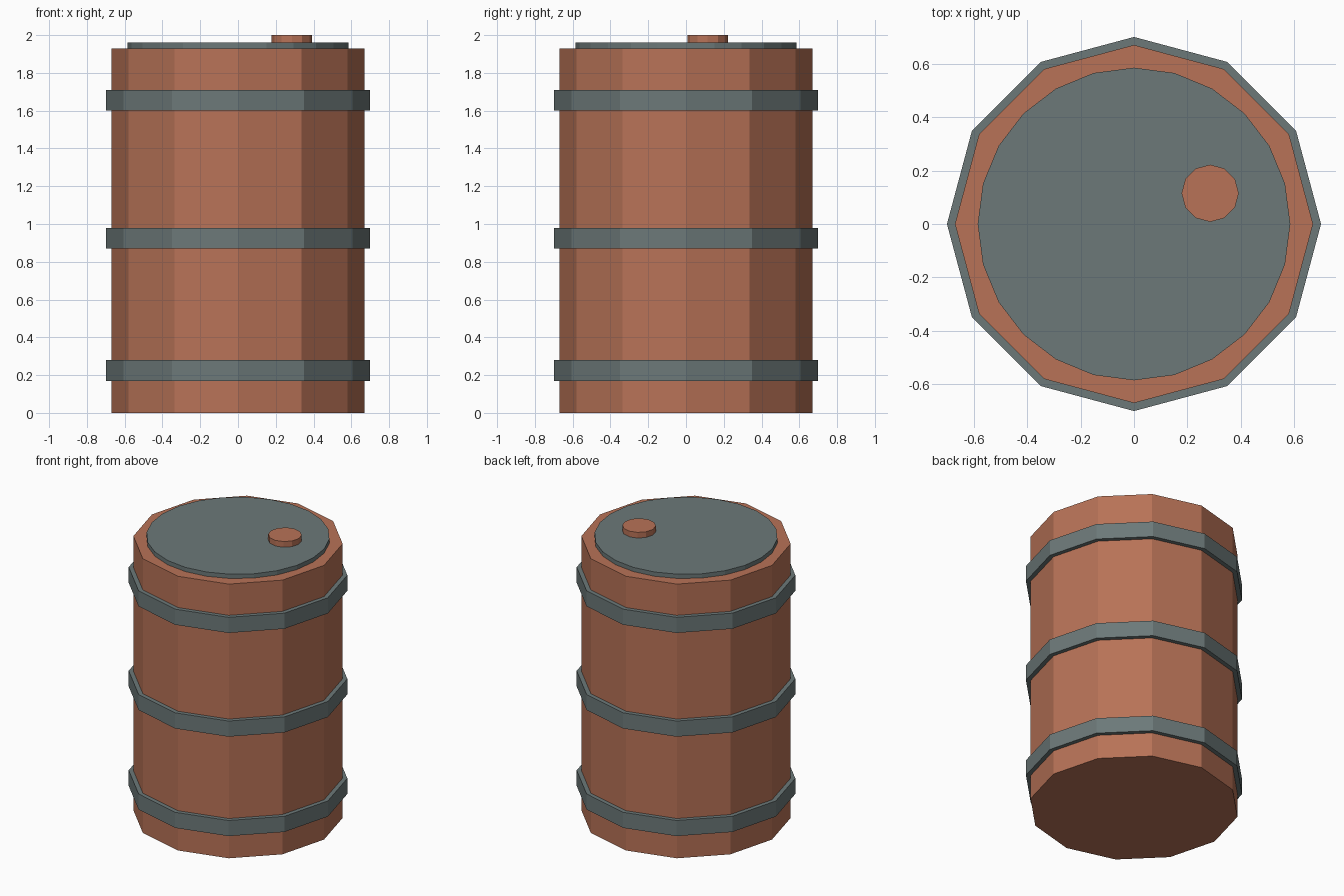
import bpy, bmesh
from math import cos, sin, tau

if "Cube" in bpy.data.objects:
    bpy.data.objects.remove(bpy.data.objects["Cube"])


def material(name, rgb):
    m = bpy.data.materials.new(name)
    m.diffuse_color = (*rgb, 1)
    m.use_nodes = True
    m.node_tree.nodes["Principled BSDF"].inputs["Base Color"].default_value = m.diffuse_color
    return m


RUST = material("rust_paint", (0.48, 0.17, 0.095))
STEEL = material("steel_grey", (0.15, 0.19, 0.19))


def add_object(name, bm, mat):
    bmesh.ops.recalc_face_normals(bm, faces=bm.faces)
    mesh = bpy.data.meshes.new(name)
    bm.to_mesh(mesh)
    bm.free()
    mesh.materials.append(mat)
    obj = bpy.data.objects.new(name, mesh)
    bpy.context.collection.objects.link(obj)
    return obj


def circle(bm, r, z, sides, cx=0, cy=0):
    return [bm.verts.new((cx + r * cos(tau * i / sides),
                          cy + r * sin(tau * i / sides), z)) for i in range(sides)]


def bridge(bm, a, b):
    n = len(a)
    for i in range(n):
        j = (i + 1) % n
        bm.faces.new((a[i], a[j], b[j], b[i]))


def disc(name, r, z0, z1, sides, mat, cx=0, cy=0):
    bm = bmesh.new()
    low = circle(bm, r, z0, sides, cx, cy)
    high = circle(bm, r, z1, sides, cx, cy)
    bridge(bm, low, high)
    bm.faces.new(low)
    bm.faces.new(high)
    return add_object(name, bm, mat)


def hoop(name, r_in, r_out, z0, z1, sides, mat):
    bm = bmesh.new()
    loops = [circle(bm, r, z, sides) for r, z in
             ((r_in, z0), (r_out, z0), (r_out, z1), (r_in, z1))]
    for k in range(4):
        bridge(bm, loops[k], loops[(k + 1) % 4])
    return add_object(name, bm, mat)


# Twelve-sided drum body
disc("barrel_body", 0.67, 0, 1.93, 12, RUST)

# Three hoops around the body
for name, z in (("lower_hoop", 0.17), ("middle_hoop", 0.87), ("upper_hoop", 1.6)):
    hoop(name, 0.665, 0.70, z, z + 0.11, 12, STEEL)

# Round lid and off-centre bung cap
disc("lid", 0.585, 1.925, 1.96, 24, STEEL)
disc("bung_cap", 0.107, 1.955, 2.0, 12, RUST, 0.285, 0.115)
